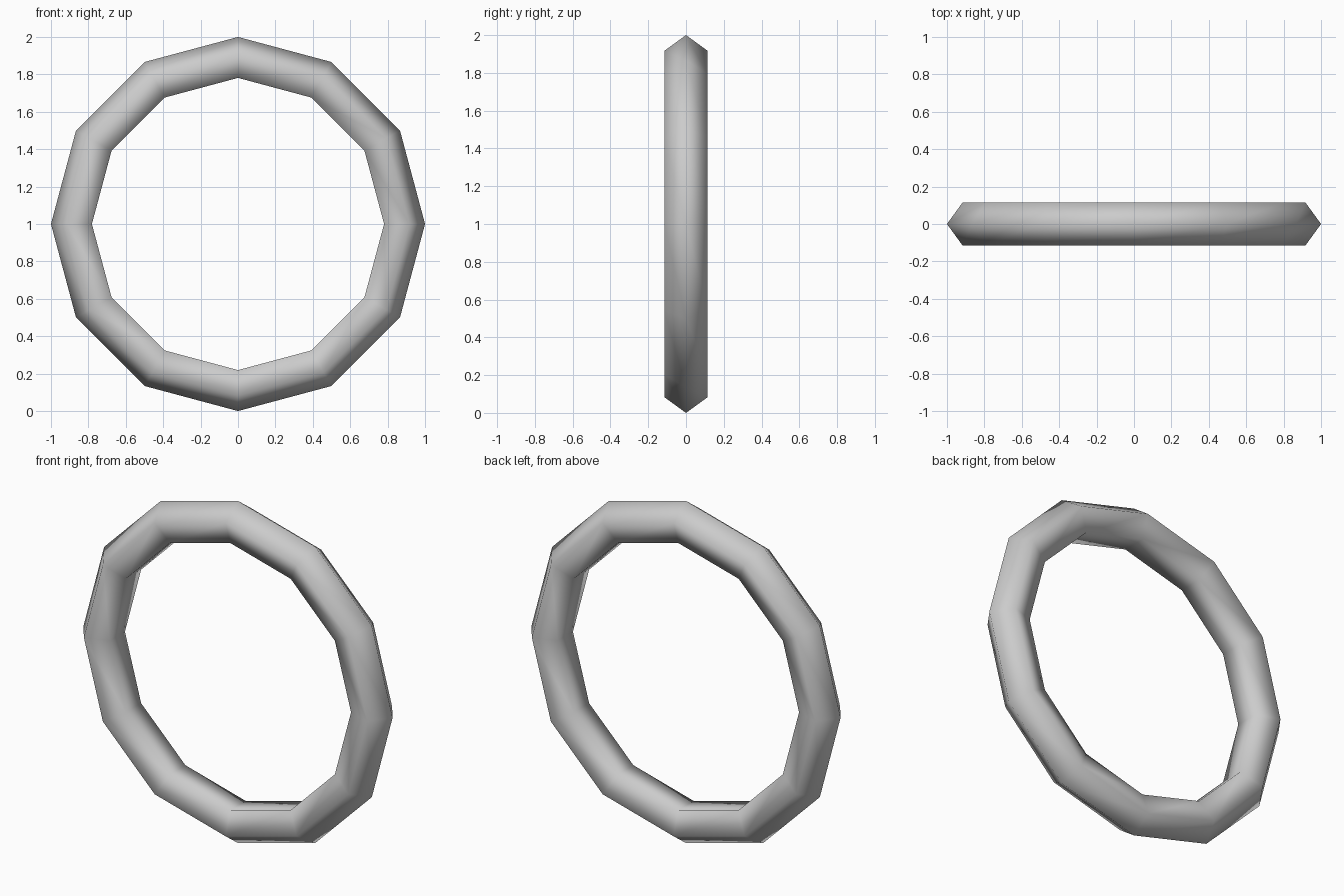
import bpy
import math

if "Cube" in bpy.data.objects:
    bpy.data.objects.remove(bpy.data.objects["Cube"])

# Upright ring: 12 segments around, pentagonal tube with one corner facing outward
bpy.ops.mesh.primitive_torus_add(
    major_segments=12, minor_segments=5,
    major_radius=0.879, minor_radius=0.121,
    location=(0, 0, 1), rotation=(math.pi / 2, 0, 0))
ring = bpy.context.object
ring.name = "ring"
bpy.ops.object.transform_apply(location=True, rotation=True, scale=True)

# Smooth shading over the low-poly form
bpy.ops.object.shade_smooth()
